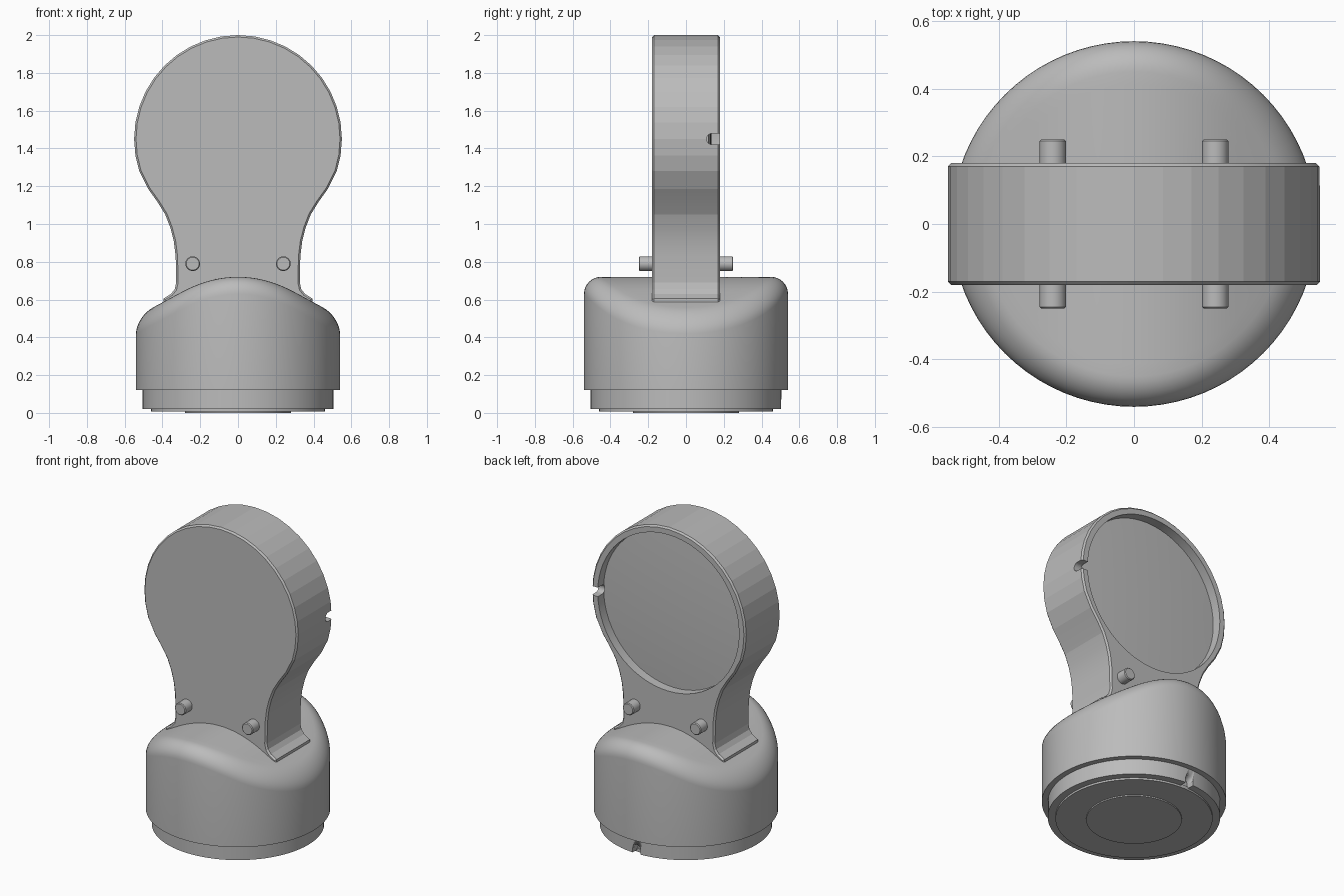
import bpy, bmesh, math
from mathutils import Matrix, Vector

cube = bpy.data.objects.get("Cube")
if cube:
    bpy.data.objects.remove(cube, do_unlink=True)

grey = bpy.data.materials.new("plain grey")
grey.use_nodes = True
GREY = (0.5, 0.5, 0.5, 1)
grey.diffuse_color = GREY
grey.node_tree.nodes["Principled BSDF"].inputs["Base Color"].default_value = GREY


def finish(bm, name, smooth=True):
    bmesh.ops.recalc_face_normals(bm, faces=bm.faces)
    mesh = bpy.data.meshes.new(name)
    bm.to_mesh(mesh)
    bm.free()
    ob = bpy.data.objects.new(name, mesh)
    bpy.context.collection.objects.link(ob)
    mesh.materials.append(grey)
    if smooth:
        activate(ob)
        bpy.ops.object.shade_smooth_by_angle(angle=math.radians(35))
    return ob


def activate(ob):
    bpy.ops.object.select_all(action="DESELECT")
    ob.select_set(True)
    bpy.context.view_layer.objects.active = ob


def apply(ob, kind, **settings):
    mod = ob.modifiers.new(kind.title(), kind)
    for key, value in settings.items():
        setattr(mod, key, value)
    activate(ob)
    bpy.ops.object.modifier_apply(modifier=mod.name)


def cut(ob, cutter):
    apply(ob, "BOOLEAN", operation="DIFFERENCE", solver="EXACT", object=cutter)
    bpy.data.objects.remove(cutter, do_unlink=True)


def cylinder(name, radius, start, end, segments=64, smooth=True):
    """Cylinder between two points."""
    start, end = Vector(start), Vector(end)
    axis = end - start
    turn = axis.to_track_quat("Z", "Y").to_matrix().to_4x4()
    bm = bmesh.new()
    bmesh.ops.create_cone(bm, cap_ends=True, segments=segments, radius1=radius,
                          radius2=radius, depth=axis.length,
                          matrix=Matrix.Translation((start + end) / 2) @ turn)
    return finish(bm, name, smooth)


def box(name, centre, size):
    bm = bmesh.new()
    bmesh.ops.create_cube(bm, size=1, matrix=Matrix.Translation(centre) @ Matrix.Diagonal((*size, 1)))
    return finish(bm, name, False)


# Base body: round wall with an arched top and a rounded rim
R, FILLET, SIDES = 0.54, 0.09, 80


def arch(x):
    x = abs(x)
    return 0.72 - 0.9 * x * x if x < 0.3 else 0.639 - 0.54 * (x - 0.3)


bm = bmesh.new()
rim = [(R - FILLET + FILLET * math.cos(a), FILLET * (1 - math.sin(a)))
       for a in (math.pi / 2 * i / 8 for i in range(9))]
rings = [(R, None)] + rim + [((R - FILLET) * i / 12, 0) for i in range(11, 0, -1)]
loops = []
for r, drop in rings:
    loop = []
    for i in range(SIDES):
        a = math.tau * i / SIDES
        x, y = r * math.cos(a), r * math.sin(a)
        loop.append(bm.verts.new((x, y, 0.12 if drop is None else arch(x) - drop)))
    loops.append(loop)
for low, high in zip(loops, loops[1:]):
    for i in range(SIDES):
        j = (i + 1) % SIDES
        bm.faces.new((low[i], low[j], high[j], high[i]))
top = bm.verts.new((0, 0, arch(0)))
for i in range(SIDES):
    bm.faces.new((loops[-1][i], loops[-1][(i + 1) % SIDES], top))
bm.faces.new(loops[0])
finish(bm, "base_body")

# Collar with a rounded notch at the back, then the stepped foot
collar = cylinder("base_collar", 0.505, (0, 0, 0.02), (0, 0, 0.14), SIDES)
cut(collar, cylinder("notch_cutter", 0.028, (0, 0.45, 0.05), (0, 0.6, 0.05), 24))
cut(collar, box("notch_slot_cutter", (0, 0.525, 0.02), (0.056, 0.15, 0.06)))
cylinder("foot_plate", 0.46, (0, 0, 0.008), (0, 0, 0.03), SIDES)
cylinder("foot_disc", 0.28, (0, 0, 0), (0, 0, 0.01), SIDES)

# Upright head: round top flowing into a narrow neck that flares at the foot
HEAD_Z, HEAD_R = 1.45, 0.55
half = [(HEAD_R * math.cos(a), HEAD_Z + HEAD_R * math.sin(a))
        for a in (math.radians(90 - 9 * i) for i in range(13))]
half += [(0.475, 1.185), (0.425, 1.115), (0.385, 1.05), (0.358, 0.98), (0.34, 0.91),
         (0.33, 0.83), (0.327, 0.69), (0.335, 0.655), (0.355, 0.63), (0.395, 0.605), (0.395, 0.54)]
outline = half + [(-x, z) for x, z in reversed(half[1:])]
bm = bmesh.new()
face = bm.faces.new([bm.verts.new((x, -0.18, z)) for x, z in outline])
extruded = bmesh.ops.extrude_face_region(bm, geom=[face])["geom"]
bmesh.ops.translate(bm, vec=(0, 0.36, 0),
                    verts=[v for v in extruded if isinstance(v, bmesh.types.BMVert)])
head = finish(bm, "upright_head", False)
apply(head, "BEVEL", width=0.01, segments=1, limit_method="ANGLE", angle_limit=math.radians(60))

# Round recess in the back of the head and a rounded notch through its rim
cut(head, cylinder("recess_cutter", 0.505, (0, 0.12, HEAD_Z), (0, 0.3, HEAD_Z), 64))
cut(head, cylinder("rim_notch_cutter", 0.029, (0.47, 0.138, HEAD_Z), (0.6, 0.138, HEAD_Z), 24))
cut(head, box("rim_slot_cutter", (0.535, 0.188, HEAD_Z), (0.13, 0.1, 0.058)))
activate(head)
bpy.ops.object.shade_smooth_by_angle(angle=math.radians(8))

# Shallow domed lens lying in the recess
bm = bmesh.new()
steps = [(0.5 * i / 8, 0.135 - 0.015 * (i / 8) ** 2) for i in range(9)]
verts = [bm.verts.new((r, y, HEAD_Z)) for r, y in steps]
edges = [bm.edges.new(pair) for pair in zip(verts, verts[1:])]
bmesh.ops.spin(bm, geom=verts + edges, cent=(0, 0, HEAD_Z), axis=(0, 1, 0),
               angle=math.tau, steps=64, use_duplicate=False)
bmesh.ops.remove_doubles(bm, verts=bm.verts, dist=0.0005)
finish(bm, "lens")

# Two pins through the neck
for side, x in (("left", 0.24), ("right", -0.24)):
    pin = cylinder(side + "_pin", 0.039, (x, -0.25, 0.79), (x, 0.25, 0.79), 32)
    apply(pin, "BEVEL", width=0.005, segments=1, limit_method="ANGLE", angle_limit=math.radians(60))
